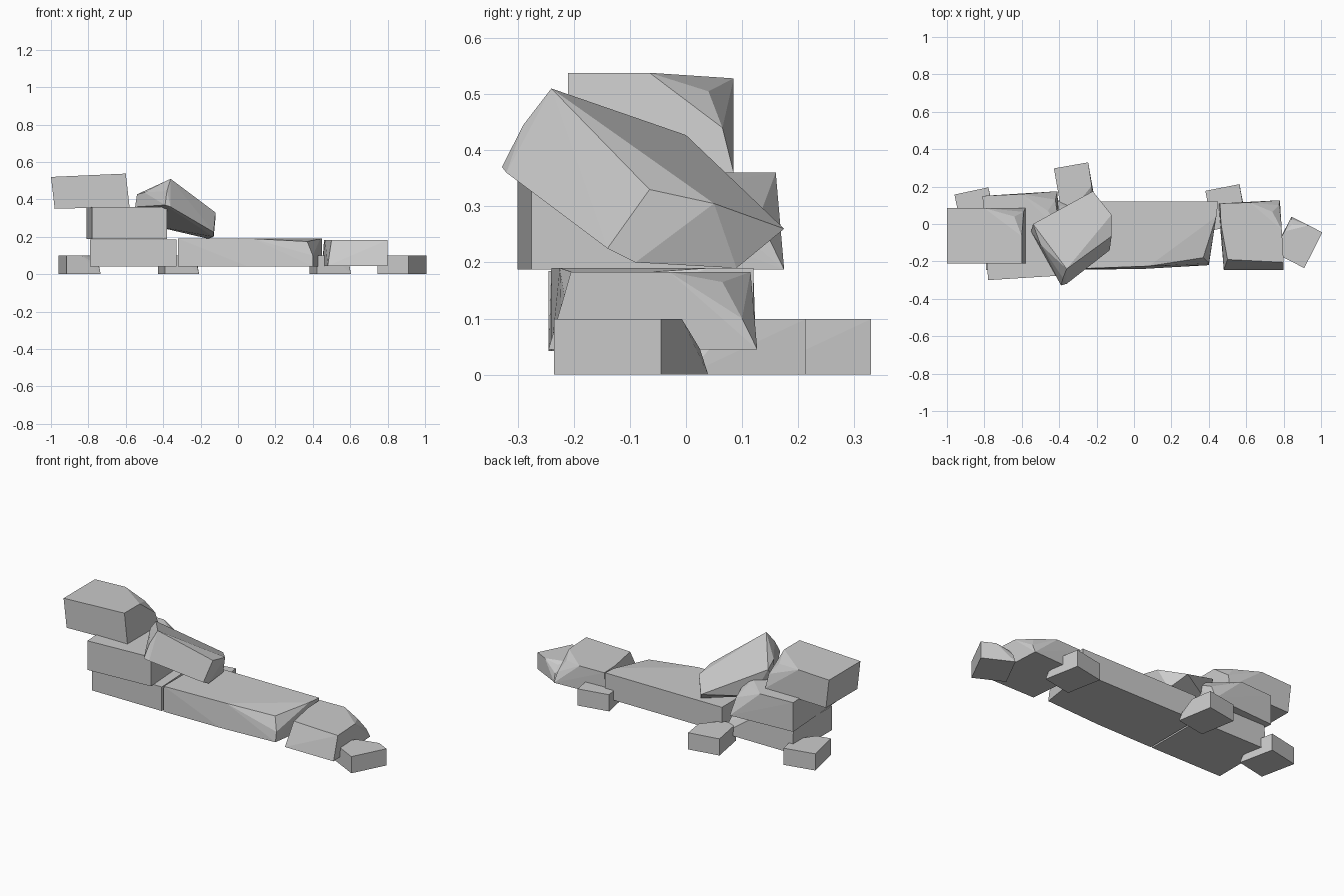
import bpy, bmesh
from math import radians
from mathutils import Matrix


def stone(name, points, matrix=Matrix.Identity(4)):
    """Faceted stone: convex hull around a few corner points."""
    bm = bmesh.new()
    for p in points:
        bm.verts.new(matrix @ Matrix.Translation(p).translation)
    res = bmesh.ops.convex_hull(bm, input=bm.verts[:])
    loose = [v for v in bm.verts if not v.link_faces]
    bmesh.ops.delete(bm, geom=loose, context='VERTS')
    bmesh.ops.dissolve_limit(bm, angle_limit=radians(2), verts=bm.verts[:], edges=bm.edges[:])
    bmesh.ops.recalc_face_normals(bm, faces=bm.faces[:])
    me = bpy.data.meshes.new(name)
    bm.to_mesh(me)
    bm.free()
    ob = bpy.data.objects.new(name, me)
    bpy.context.collection.objects.link(ob)
    return ob


def layer(z, *xy):
    return [(x, y, z) for x, y in xy]


# top stone of the left stack
stone("top_stone", [
    (-1, -.21, .52), (-1, .085, .52), (-.98, -.21, .35), (-.98, .085, .35),
    (-.6, -.21, .538), (-.6, -.065, .538), (-.64, .04, .505), (-.59, .065, .44),
    (-.8, .085, .528), (-.58, .085, .36), (-.58, -.21, .36)])

# middle stone of the left stack
stone("middle_stone",
      layer(.187, (-.78, -.30), (-.81, .15), (-.41, .175), (-.38, -.275)) +
      layer(.36, (-.78, -.30), (-.81, .15), (-.6, .16), (-.38, -.275), (-.40, -.03)) +
      [(-.46, .07, .345), (-.42, .13, .28)])

# bottom stone of the left stack
stone("lower_stone",
      layer(.042, (-.79, -.245), (-.79, .125), (-.33, .125), (-.33, -.245)) +
      layer(.185, (-.79, -.245), (-.79, .12), (-.53, .12), (-.33, -.245), (-.34, -.03)) +
      [(-.39, .05, .17), (-.35, .09, .11)])

# long central slab with a worn front right corner
stone("long_slab",
      layer(.042, (-.32, -.245), (.05, -.24), (.40, -.22), (.45, .12), (-.32, .12)) +
      layer(.19, (-.32, -.24), (.08, -.225), (.45, .12), (.44, .04), (-.32, .12)) +
      [(.37, -.18, .175), (.40, -.21, .1)])

# right hand stone
stone("right_stone",
      layer(.045, (.48, -.245), (.80, -.245), (.78, .127), (.45, .11)) +
      layer(.183, (.50, -.19), (.80, -.205), (.62, .115), (.79, -.03), (.46, .11), (.465, 0)) +
      [(.74, .065, .165), (.775, .1, .1)])

# slab leaning against the stack
stone("leaning_slab", [
    (-.36, -.24, .51), (-.38, -.29, .445), (-.39, -.328, .37), (-.36, -.32, .36),
    (-.54, 0, .427), (-.50, -.11, .437), (-.55, -.04, .36), (-.46, .03, .26),
    (-.12, -.065, .33), (-.12, .05, .305), (-.22, .175, .26),
    (-.16, .09, .19), (-.13, -.09, .20), (-.13, -.14, .225)])

# small foundation stones: one block shape, turned and repeated
foot = (layer(0, (-.093, -.107), (.093, -.107), (.093, .107), (-.093, .107)) +
        layer(.099, (-.093, -.107), (.093, -.107), (.093, .107), (.01, .107), (-.09, .02)) +
        [(-.07, .07, .085), (-.085, .095, .045)])
for i, (x, y, a) in enumerate([(.876, -.098, -27), (.493, .09, 191),
                               (-.318, .208, 190), (-.847, .072, 192)]):
    stone(f"foot_stone_{i + 1}", foot,
          Matrix.Translation((x, y, 0)) @ Matrix.Rotation(radians(a), 4, 'Z'))
